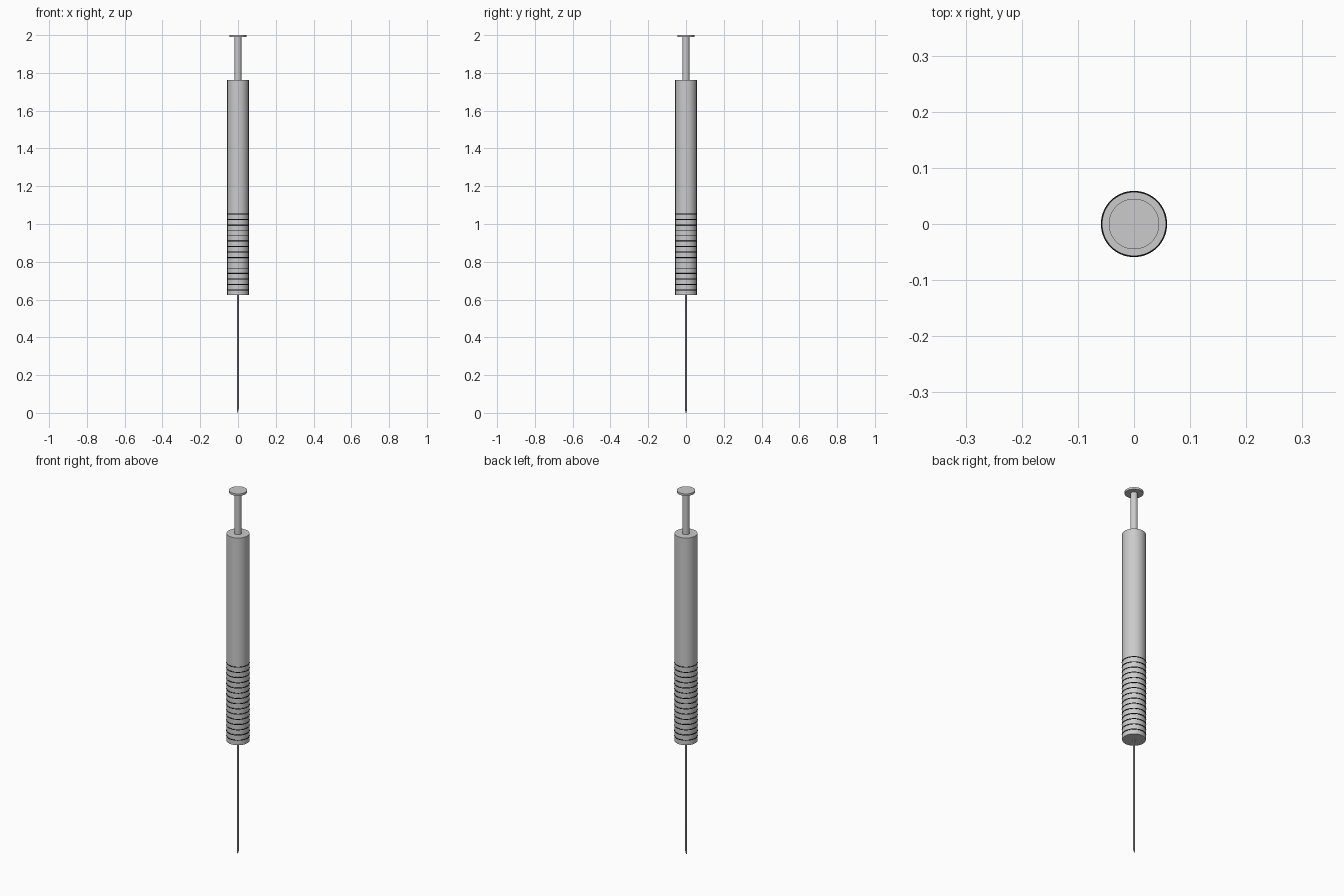
import bpy, bmesh, math
from mathutils import Vector

if "Cube" in bpy.data.objects:
    bpy.data.objects.remove(bpy.data.objects["Cube"])


def smooth(ob):
    bpy.ops.object.select_all(action='DESELECT')
    ob.select_set(True)
    bpy.context.view_layer.objects.active = ob
    bpy.ops.object.shade_smooth_by_angle(angle=math.radians(35))


def cylinder(name, r, z0, z1, sides=48):
    bpy.ops.mesh.primitive_cylinder_add(vertices=sides, radius=r, depth=z1 - z0,
                                        location=(0, 0, (z0 + z1) / 2))
    ob = bpy.context.object
    ob.name = name
    smooth(ob)
    return ob


black = bpy.data.materials.new("black")
black.diffuse_color = (0.01, 0.01, 0.01, 1)
black.use_nodes = True
black.node_tree.nodes["Principled BSDF"].inputs["Base Color"].default_value = black.diffuse_color

# Barrel, plunger rod and thumb plate
cylinder("barrel", 0.057, 0.624, 1.763, 64)
cylinder("plunger_rod", 0.018, 1.75, 1.993, 32)
cylinder("thumb_plate", 0.045, 1.989, 2.0, 48)

# Needle with a slanted tip
needle_r = 0.004
needle = cylinder("needle", needle_r, 0.0, 0.64, 24)
bm = bmesh.new()
bm.from_mesh(needle.data)
for v in bm.verts:
    if v.co.z < 0:
        v.co.z += 0.02 * (v.co.x + needle_r) / (2 * needle_r)
bm.to_mesh(needle.data)
bm.free()

# Dark grip rings round the lower barrel
for i in range(15):
    bpy.ops.mesh.primitive_torus_add(major_segments=64, minor_segments=8,
                                     major_radius=0.0565, minor_radius=0.0025,
                                     location=(0, 0, 0.651 + i * 0.0287))
    ring = bpy.context.object
    ring.name = f"grip_ring_{i + 1}"
    ring.data.materials.append(black)
    smooth(ring)
